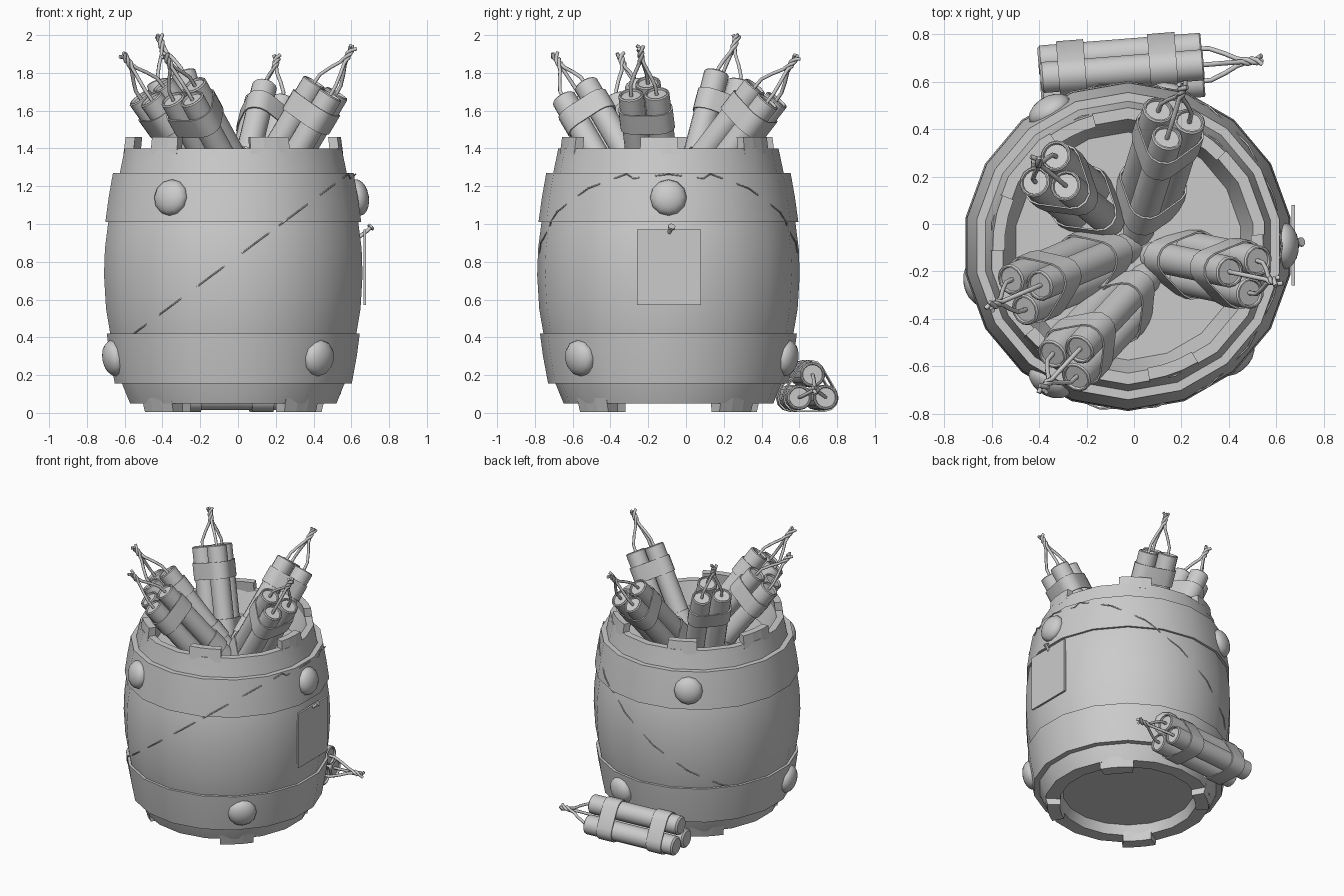
import bpy, bmesh, random
from math import sin, cos, pi, radians
from mathutils import Vector, Matrix, Euler

if "Cube" in bpy.data.objects:
    bpy.data.objects.remove(bpy.data.objects["Cube"])

random.seed(4)
C = Vector((-0.025, -0.093, 0))      # barrel axis
N = 18                               # barrel sides


def mesh_from(name, verts, faces):
    bm = bmesh.new()
    vs = [bm.verts.new(v) for v in verts]
    for f in faces:
        bm.faces.new([vs[i] for i in f])
    bmesh.ops.remove_doubles(bm, verts=bm.verts, dist=1e-5)
    bmesh.ops.dissolve_degenerate(bm, edges=bm.edges, dist=1e-5)
    bmesh.ops.recalc_face_normals(bm, faces=bm.faces)
    me = bpy.data.meshes.new(name)
    bm.to_mesh(me)
    bm.free()
    return me


def place(name, data, matrix, smooth=None):
    ob = bpy.data.objects.new(name, data)
    bpy.context.collection.objects.link(ob)
    ob.matrix_world = matrix
    if smooth:
        bpy.ops.object.select_all(action='DESELECT')
        ob.select_set(True)
        bpy.context.view_layer.objects.active = ob
        bpy.ops.object.shade_smooth_by_angle(angle=radians(smooth))
    return ob


def lathe(name, profile, sides, closed=False, start=pi / 2):
    n = len(profile)
    verts = [(r * cos(start + 2 * pi * i / sides), r * sin(start + 2 * pi * i / sides), z)
             for i in range(sides) for r, z in profile]
    faces = []
    for i in range(sides):
        j = (i + 1) % sides
        for k in range(n if closed else n - 1):
            m = (k + 1) % n
            faces.append((i * n + k, j * n + k, j * n + m, i * n + m))
    return mesh_from(name, verts, faces)


def tubes(name, paths, radius, matrix, cyclic=False):
    cu = bpy.data.curves.new(name, 'CURVE')
    cu.dimensions = '3D'
    cu.bevel_depth = radius
    cu.bevel_resolution = 1
    cu.use_fill_caps = True
    for pts in paths:
        sp = cu.splines.new('POLY')
        sp.points.add(len(pts) - 1)
        for p, co in zip(sp.points, pts):
            p.co = (*co, 1)
        sp.use_cyclic_u = cyclic
        sp.use_smooth = True
    return place(name, cu, matrix)


BASE = Matrix.Translation(C)

# Barrel body with recessed lid and recessed underside
outer = [(.60, .16), (.66, .41), (.684, .55), (.695, .73), (.690, .87), (.672, 1.01), (.61, 1.27)]
body = [(0, .12), (.44, .12), (.46, .05), (.555, .05)] + outer + \
       [(.583, 1.40), (.535, 1.40), (.48, 1.24), (0, 1.24)]
place("barrel_body", lathe("barrel_body", body, N), BASE, 30)

# Metal hoops
low = [(.59, .155), (.637, .155), (.664, .30), (.68, .42), (.64, .42)]
high = [(.65, 1.01), (.688, 1.01), (.67, 1.14), (.647, 1.27), (.60, 1.27)]
place("lower_hoop", lathe("lower_hoop", low, N, True), BASE, 30)
place("upper_hoop", lathe("upper_hoop", high, N, True), BASE, 30)


# Stave ends: raised teeth around the rim and feet under the base
def stave(name, mid, width, section):
    verts, steps = [], 3
    for i in range(steps + 1):
        a = radians(mid + width * (i / steps - .5))
        verts += [(r * cos(a), r * sin(a), z) for r, z in section]
    faces = [(0, 1, 2, 3), tuple(4 * steps + k for k in range(4))]
    for i in range(steps):
        for k in range(4):
            m = (k + 1) % 4
            faces.append((4 * i + k, 4 * i + m, 4 * i + 4 + m, 4 * i + 4 + k))
    place(name, mesh_from(name, verts, faces), BASE)


for mid, width in ((-70, 22), (-5, 20), (55, 22), (115, 20), (170, 24), (-130, 18)):
    stave("rim_tooth", mid, width, [(.53, 1.37), (.582, 1.37), (.57, 1.46), (.52, 1.46)])
for mid in (-48, 42, 132, 222):
    stave("base_foot", mid, 24, [(.45, .08), (.56, .08), (.54, .005), (.455, .005)])

# Domed rivets on the hoops
for z, rad, tilt, first in ((1.14, .66, 9, 0), (.29, .652, -9, -46)):
    for k in range(3):
        a = radians(first + 120 * k)
        pos = C + Vector((rad * cos(a), rad * sin(a), z))
        dome = [(.097 * cos(t * pi / 10), .058 * sin(t * pi / 10)) for t in range(-5, 6)]
        rot = Euler((0, pi / 2 - radians(tilt), a)).to_matrix().to_4x4()
        place("hoop_rivet", lathe("hoop_rivet", dome, 12), Matrix.Translation(pos) @ rot, 60)


# Thin slanted cord lying on the barrel
def surface_radius(z, a):
    prof = [p for p in outer if p[1] < 1.0] + [(.675, 1.005)] + high[1:4]
    r = prof[0][0]
    for (r0, z0), (r1, z1) in zip(prof, prof[1:]):
        if z0 <= z <= z1 and z1 > z0:
            r = r0 + (r1 - r0) * (z - z0) / (z1 - z0)
    if z > 1.27:
        r = .607
    off = (a - pi / 2 + pi / N) % (2 * pi / N) - pi / N
    return r * cos(pi / N) / cos(off)


cord = []
for i in range(108):
    a = 2 * pi * i / 108
    r = .67
    for _ in range(6):
        z = .83 + .745 * (C.x + r * cos(a))
        r = surface_radius(z, a)
    cord.append((r * cos(a), r * sin(a), z))
tubes("slanted_cord", [cord], .004, BASE, True)

# Notice sheet and its bent nail
bpy.ops.mesh.primitive_cube_add(size=1, location=(.671, -.09, .77))
sheet = bpy.context.object
sheet.name = "notice_sheet"
sheet.scale = (.014, .34, .40)
tubes("sheet_nail", [[(.64, -.095, .93), (.685, -.085, .965), (.705, -.075, .985)]], .011, Matrix())
nail = [(0, -.006), (.02, -.006), (.02, .006), (0, .006)]
tip = Vector((.703, -.076, .984))
place("nail_head", lathe("nail_head", nail, 8),
      Matrix.Translation(tip) @ Vector((.6, .2, .6)).to_track_quat('Z', 'Y').to_matrix().to_4x4())

# Dynamite bundle parts, built along local +z with local +y as the apex
L, R, S = .69, .081, .067
centres = [(R * cos(a), R * sin(a)) for a in (pi / 2, pi * 7 / 6, pi * 11 / 6)]
stick = lathe("dynamite_stick", [(0, 0), (.055, 0), (S, .01), (S, L - .006), (S - .006, L), (S - .012, L),
                                 (S - .015, L - .012), (0, L - .012)], 14)
loop = []
for (x, y), mid in zip(centres, (90, 210, 330)):
    for k in range(-2, 3):
        a = radians(mid + 30 * k)
        loop.append((x + .069 * cos(a), y + .069 * sin(a)))
nl = len(loop)
W = .115
band = mesh_from("bundle_band",
                 [(x * g, y * g, z) for g, z in ((1, 0), (1.06, 0), (1.06, W), (1, W)) for x, y in loop],
                 [(k * nl + i, k * nl + (i + 1) % nl, (k + 1) % 4 * nl + (i + 1) % nl, (k + 1) % 4 * nl + i)
                  for k in range(4) for i in range(nl)])


def bundle(name, start, tip):
    start, tip = Vector(start), Vector(tip)
    d = (tip - start).normalized()
    up = (Vector((0, 0, 1)) - d * d.z).normalized()
    side = up.cross(d)
    M = Matrix((side, up, d)).transposed().to_4x4()
    M.translation = tip - d * (L + .26)
    wires = []
    for i, (x, y) in enumerate(centres):
        shift = random.uniform(-.015, .015)
        place(name + "_stick", stick, M @ Matrix.Translation((x, y, shift)), 40)
        path = [(x, y, L - .03), (x * .95, y * .95, L + .04), (x * .6, y * .6, L + .10), (x * .2, y * .2, L + .155)]
        for k in range(5):                       # twisted end
            a = pi / 2 + i * 2 * pi / 3 + k * 1.3
            rad = .011 if k < 4 else .022
            path.append((rad * cos(a), rad * sin(a), L + .175 + .021 * k))
        wires.append(path)
    tubes(name + "_fuse", wires, .010, M)
    for z in (.09, .475):
        place(name + "_band", band, M @ Matrix.Translation((0, 0, z)), 40)


bundle("right_bundle", (.13, -.145, 1.13), (.61, -.245, 1.94))
bundle("back_bundle", (.03, .01, 1.14), (.21, .59, 1.89))
bundle("back_left_bundle", (-.14, .04, 1.11), (-.42, .27, 2.0))
bundle("left_bundle", (-.07, -.12, 1.14), (-.61, -.35, 1.90))
bundle("front_bundle", (.03, -.25, 1.13), (-.39, -.70, 1.90))
bundle("ground_bundle", (-.41, .615, .122), (.54, .69, .122))
